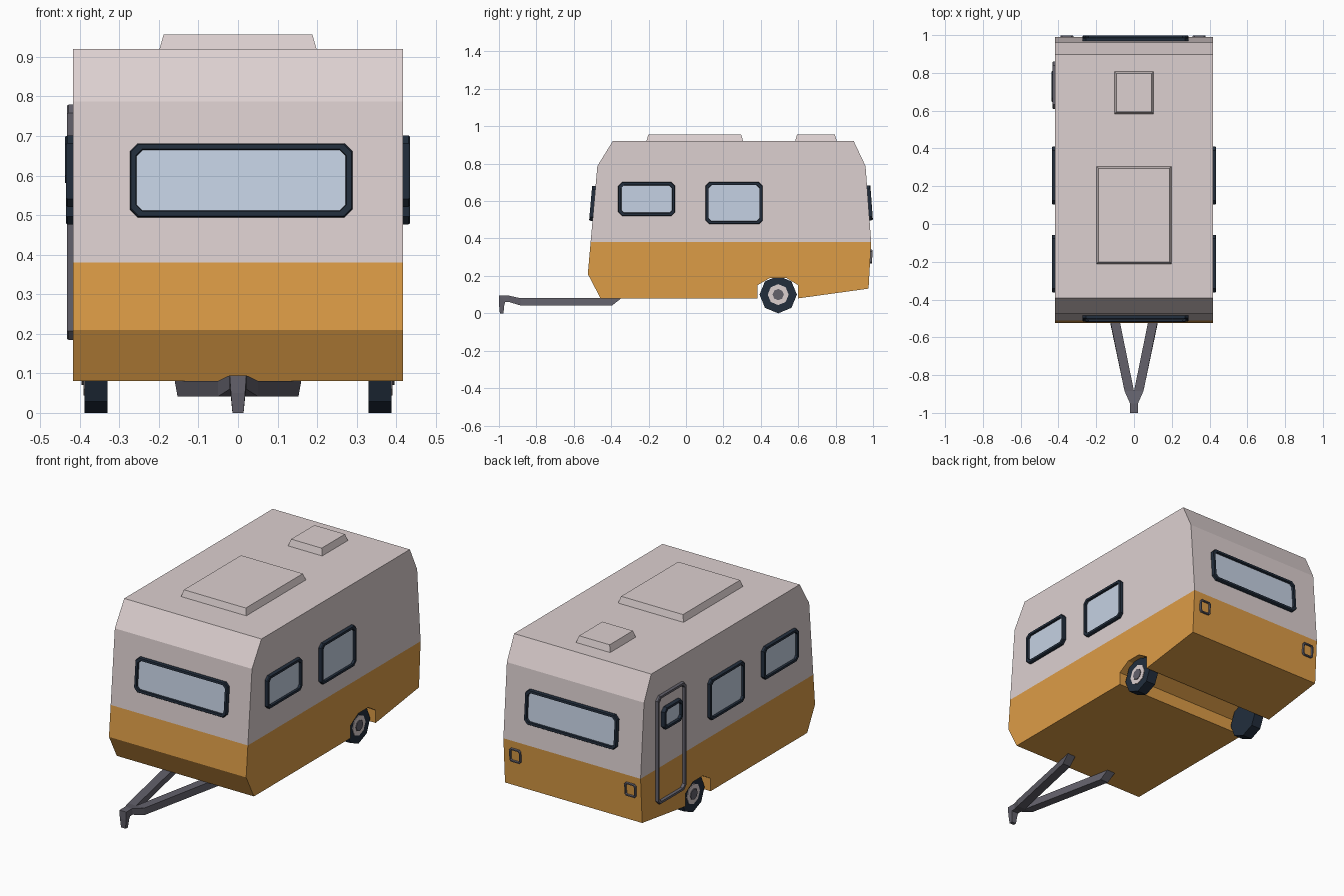
import bpy, bmesh, math
from mathutils import Vector, Matrix

if "Cube" in bpy.data.objects:
    bpy.data.objects.remove(bpy.data.objects["Cube"])


def mat(name, rgb):
    m = bpy.data.materials.new(name)
    m.diffuse_color = (*rgb, 1)
    m.use_nodes = True
    m.node_tree.nodes["Principled BSDF"].inputs["Base Color"].default_value = m.diffuse_color
    return m


CREAM = mat("pale_cream", (0.72, 0.63, 0.63))
ORANGE = mat("orange", (0.72, 0.335, 0.062))
GLASS = mat("glass_blue", (0.56, 0.64, 0.77))
NAVY = mat("dark_navy", (0.016, 0.027, 0.046))
GREY = mat("metal_grey", (0.125, 0.12, 0.148))


def finish(bm, name, *mats):
    bmesh.ops.recalc_face_normals(bm, faces=bm.faces)
    me = bpy.data.meshes.new(name)
    bm.to_mesh(me)
    bm.free()
    for m in mats:
        me.materials.append(m)
    ob = bpy.data.objects.new(name, me)
    bpy.context.collection.objects.link(ob)
    return ob


def loft(bm, sections, caps=True, closed=False):
    """Skin a list of equal-length point loops."""
    loops = [[bm.verts.new(p) for p in s] for s in sections]
    pairs = list(zip(loops, loops[1:]))
    if closed:
        pairs.append((loops[-1], loops[0]))
    for a, b in pairs:
        n = len(a)
        for i in range(n):
            bm.faces.new((a[i], a[(i + 1) % n], b[(i + 1) % n], b[i]))
    if caps and not closed:
        bm.faces.new(loops[0])
        bm.faces.new(loops[-1])


def chamfered(w, h, c):
    x, y = w / 2, h / 2
    return [(x, -y + c), (x, y - c), (x - c, y), (-x + c, y),
            (-x, y - c), (-x, -y + c), (-x + c, -y), (x - c, -y)]


def frame(name, centre, u, v, w, h, rim, depth, colour, corner=0.02, glass=True):
    """Raised chamfered ring on a wall, with optional pane inside."""
    u, v, o = Vector(u).normalized(), Vector(v).normalized(), Vector(centre)
    n = u.cross(v)

    def ring(inset, d):
        pts = chamfered(w - 2 * inset, h - 2 * inset, corner - inset * 0.3)
        return [o + u * a + v * b + n * d for a, b in pts]
    bm = bmesh.new()
    k = rim * 0.15
    loft(bm, [ring(0, -0.004), ring(0, depth * 0.75), ring(k, depth),
              ring(rim - k, depth), ring(rim, -0.004)], closed=True)
    finish(bm, name + "_frame", colour)
    if glass:
        bm = bmesh.new()
        loft(bm, [ring(rim * 0.9, -0.002), ring(rim * 0.9, 0.006)])
        finish(bm, name + "_glass", GLASS)


# body shell: side profile with wheel channel, two colours split by height
W = 0.417
profile = [(-0.457, 0.08), (-0.525, 0.21), (-0.51, 0.38), (-0.474, 0.787),
           (-0.392, 0.92), (0.897, 0.92), (0.96, 0.787), (0.99, 0.38),
           (0.976, 0.132), (0.60, 0.08), (0.60, 0.15), (0.535, 0.19),
           (0.45, 0.19), (0.382, 0.15), (0.382, 0.08)]
bm = bmesh.new()
loft(bm, [[(s * W, y, z) for y, z in profile] for s in (-1, 1)])
bmesh.ops.bisect_plane(bm, geom=bm.verts[:] + bm.edges[:] + bm.faces[:], dist=1e-4,
                       plane_co=(0, 0, 0.38), plane_no=(0, 0, 1))
for f in bm.faces:
    f.material_index = int(f.calc_center_bounds().z < 0.38)
finish(bm, "body_shell", CREAM, ORANGE)

# roof hatches
for name, hx, y0, y1 in (("large_roof_hatch", 0.2, -0.213, 0.307),
                         ("small_roof_hatch", 0.105, 0.582, 0.808)):
    bm = bmesh.new()
    loft(bm, [[(-hx + i, y0 + i, z), (hx - i, y0 + i, z), (hx - i, y1 - i, z), (-hx + i, y1 - i, z)]
              for i, z in ((0, 0.915), (0.012, 0.956))])
    finish(bm, name, CREAM)

# side windows
for side, s in (("right", 1), ("left", -1)):
    for pos, y, z, w, h in (("front", -0.21, 0.611, 0.305, 0.18),
                            ("rear", 0.257, 0.589, 0.305, 0.225)):
        frame(f"{side}_{pos}_window", (s * W, y, z), (0, s, 0), (0, 0, 1), w, h, 0.018, 0.018, NAVY)

# front and rear windows follow the sloping walls
frame("front_window", (0.008, -0.492, 0.587), (1, 0, 0), (0, 0.036, 0.407), 0.562, 0.187, 0.018, 0.018, NAVY)
frame("rear_window", (0.008, 0.9745, 0.59), (-1, 0, 0), (0, -0.03, 0.407), 0.562, 0.187, 0.018, 0.018, NAVY)

# door outline and door window on the left
frame("door", (-W, 0.735, 0.482), (0, -1, 0), (0, 0, 1), 0.25, 0.595, 0.017, 0.015, GREY, 0.022, False)
frame("door_window", (-W, 0.728, 0.64), (0, -1, 0), (0, 0, 1), 0.165, 0.122, 0.018, 0.02, NAVY)

# tail light surrounds
for side, x in (("right", 0.345), ("left", -0.355)):
    frame(f"{side}_tail_light", (x, 0.985, 0.303), (-1, 0, 0), (0, 0.014, 0.248),
          0.068, 0.075, 0.009, 0.011, GREY, 0.009, False)


# wheels: octagonal tyre, pale rim, grey hub
def disc(name, x0, x1, r, sides, m):
    bm = bmesh.new()
    bmesh.ops.create_cone(bm, cap_ends=True, segments=sides, radius1=r, radius2=r, depth=abs(x1 - x0),
                          matrix=Matrix.Translation(((x0 + x1) / 2, 0.493, 0.1))
                          @ Matrix.Rotation(math.pi / 2, 4, 'Y'))
    finish(bm, name, m)


for side, s in (("right", 1), ("left", -1)):
    disc(f"{side}_tyre", s * 0.33, s * 0.388, 0.1, 8, NAVY)
    disc(f"{side}_rim", s * 0.38, s * 0.391, 0.056, 8, CREAM)
    disc(f"{side}_hub", s * 0.38, s * 0.395, 0.03, 8, GREY)

# A-frame drawbar
for side, s in (("right", 1), ("left", -1)):
    bm = bmesh.new()
    loft(bm, [[(s * a, y, 0.042), (s * b, y, 0.042), (s * b2, y2, 0.081), (s * a2, y2, 0.081)]
              for a, b, y, a2, b2, y2 in ((0, 0.05, -0.885, 0, 0.05, -0.885),
                                          (0.104, 0.153, -0.395, 0.11, 0.16, -0.345))])
    finish(bm, f"{side}_drawbar", GREY)

# coupling nose with a down-turned tip
bm = bmesh.new()
loft(bm, [[(-w, y0, z0), (w, y0, z0), (w, y1, z1), (-w, y1, z1)]
          for w, y0, z0, y1, z1 in ((0.05, -0.885, 0.042, -0.885, 0.081),
                                    (0.021, -0.945, 0.06, -0.95, 0.095),
                                    (0.021, -0.967, 0.06, -1.0, 0.095),
                                    (0.018, -0.972, 0.04, -1.0, 0.05),
                                    (0.014, -0.976, 0.0, -0.995, 0.0))])
finish(bm, "coupling", GREY)
